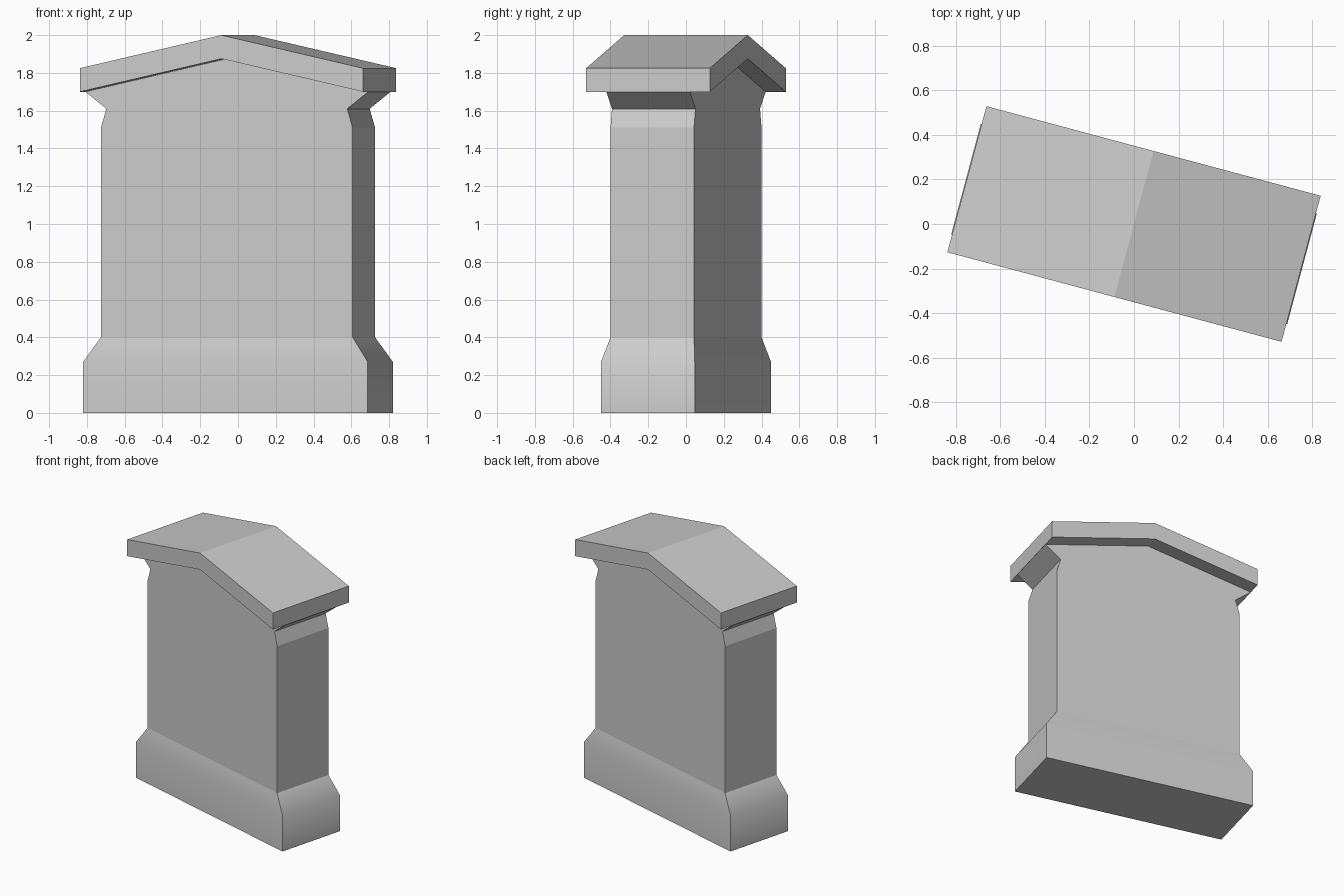
import bpy, bmesh, math

cube = bpy.data.objects.get("Cube")
if cube:
    bpy.data.objects.remove(cube, do_unlink=True)

TURN = math.radians(-15)      # the whole monument stands turned
EAVE, RIDGE, SLAB = 1.70, 1.875, 0.125

stone = bpy.data.materials.new("grey stone")
stone.use_nodes = True
stone.diffuse_color = (0.6, 0.6, 0.6, 1)
stone.node_tree.nodes["Principled BSDF"].inputs["Base Color"].default_value = (0.6, 0.6, 0.6, 1)


def finish(bm, name):
    bmesh.ops.recalc_face_normals(bm, faces=bm.faces)
    mesh = bpy.data.meshes.new(name)
    bm.to_mesh(mesh)
    bm.free()
    mesh.materials.append(stone)
    obj = bpy.data.objects.new(name, mesh)
    obj.rotation_euler.z = TURN
    bpy.context.collection.objects.link(obj)
    return obj


# Body: stacked rectangular sections (z, half width, half depth)
sections = [(0, 0.78, 0.257), (0.27, 0.78, 0.257), (0.40, 0.69, 0.229),
            (1.51, 0.69, 0.229), (1.61, 0.66, 0.229), (EAVE, 0.775, 0.229)]
bm = bmesh.new()
rings = [[bm.verts.new((sx * a, sy * b, z)) for sx, sy in ((-1, -1), (1, -1), (1, 1), (-1, 1))]
         for z, a, b in sections]
bm.faces.new(rings[0])
for level, (low, high) in enumerate(zip(rings, rings[1:])):
    for i in range(4):
        j = (i + 1) % 4
        face = bm.faces.new((low[i], low[j], high[j], high[i]))
        face.smooth = level < 2
# Gable ends and sloping top under the roof
top = rings[-1]
depth = sections[-1][2]
front, back = (bm.verts.new((0, y, RIDGE)) for y in (-depth, depth))
for corners in ((top[0], top[1], front), (top[2], top[3], back),
                (top[1], top[2], back, front), (top[3], top[0], front, back)):
    bm.faces.new(corners)
# Only the plinth shoulder is softly shaded
shoulder = set(rings[1])
for edge in bm.edges:
    edge.smooth = all(v in shoulder for v in edge.verts)
finish(bm, "body")

# Roof: bent slab profile, extruded front to back
half_width, half_depth = 0.776, 0.339
profile = [(-half_width, EAVE), (0, RIDGE), (half_width, EAVE),
           (half_width, EAVE + SLAB), (0, RIDGE + SLAB), (-half_width, EAVE + SLAB)]
bm = bmesh.new()
face = bm.faces.new([bm.verts.new((x, -half_depth, z)) for x, z in profile])
out = bmesh.ops.extrude_face_region(bm, geom=[face])
moved = [v for v in out["geom"] if isinstance(v, bmesh.types.BMVert)]
bmesh.ops.translate(bm, verts=moved, vec=(0, 2 * half_depth, 0))
finish(bm, "roof")
